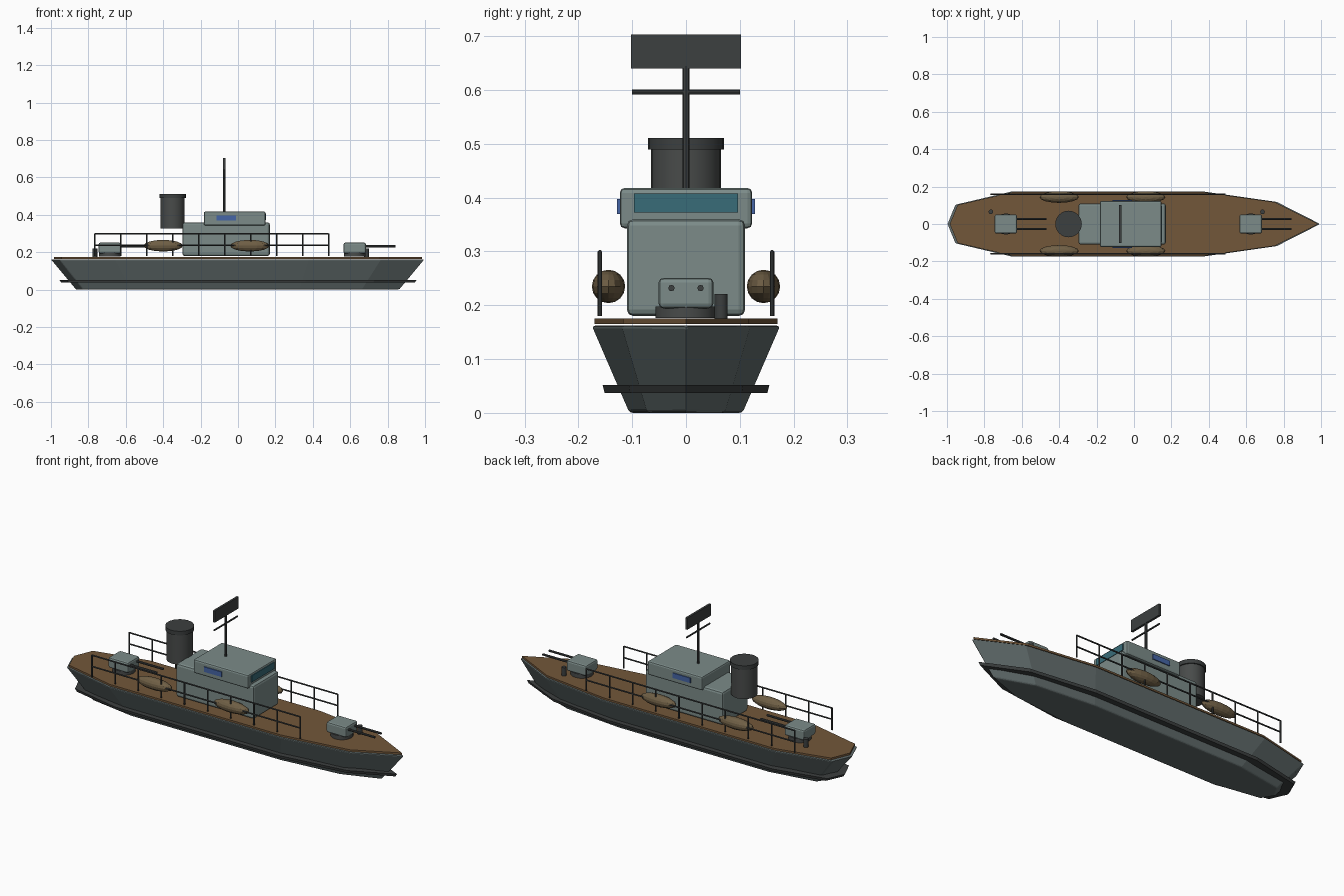
import bpy, bmesh, math
from mathutils import Matrix

if "Cube" in bpy.data.objects:
    bpy.data.objects.remove(bpy.data.objects["Cube"])


def mat(name, r, g, b):
    m = bpy.data.materials.new(name)
    m.diffuse_color = (r, g, b, 1)
    m.use_nodes = True
    m.node_tree.nodes["Principled BSDF"].inputs["Base Color"].default_value = m.diffuse_color
    return m


HULL = mat("hull_grey", 0.12, 0.15, 0.15)
HOUSE = mat("house_grey", 0.20, 0.26, 0.25)
DECK = mat("deck_wood", 0.17, 0.095, 0.042)
DARK = mat("dark_metal", 0.045, 0.05, 0.05)
STACK = mat("stack_dark", 0.065, 0.07, 0.068)
BOAT = mat("boat_tan", 0.16, 0.115, 0.06)
GLASS = mat("window_teal", 0.04, 0.15, 0.19)
BLUE = mat("window_blue", 0.06, 0.13, 0.38)


def finish(name, bm, m, bevel=0, smooth=False):
    bmesh.ops.recalc_face_normals(bm, faces=bm.faces)
    me = bpy.data.meshes.new(name)
    bm.to_mesh(me)
    bm.free()
    me.materials.append(m)
    ob = bpy.data.objects.new(name, me)
    bpy.context.collection.objects.link(ob)
    if bevel:
        b = ob.modifiers.new("bevel", 'BEVEL')
        b.width, b.segments, b.limit_method = bevel, 2, 'ANGLE'
        b.angle_limit = math.radians(40)
    if smooth:
        bpy.ops.object.select_all(action='DESELECT')
        ob.select_set(True)
        bpy.context.view_layer.objects.active = ob
        bpy.ops.object.shade_smooth_by_angle(angle=math.radians(40))
    return ob


def box(name, x, y, z, m, bevel=0):
    """Box from (min, max) pairs on each axis."""
    bm = bmesh.new()
    mid = [(a + b) / 2 for a, b in (x, y, z)]
    size = [b - a for a, b in (x, y, z)]
    bmesh.ops.create_cube(bm, size=1, matrix=Matrix.Translation(mid) @ Matrix.Diagonal((*size, 1)))
    return finish(name, bm, m, bevel)


def add_rod(bm, center, r, length, axis='Z', seg=8):
    rot = {'X': Matrix.Rotation(math.pi / 2, 4, 'Y'), 'Y': Matrix.Rotation(math.pi / 2, 4, 'X'),
           'Z': Matrix.Identity(4)}[axis]
    bmesh.ops.create_cone(bm, cap_ends=True, segments=seg, radius1=r, radius2=r, depth=length,
                          matrix=Matrix.Translation(center) @ rot)


def rod(name, center, r, length, m, axis='Z', seg=8):
    bm = bmesh.new()
    add_rod(bm, center, r, length, axis, seg)
    return finish(name, bm, m, smooth=True)


# Ship plan outline, mirrored to the other side
half = [(0.765, 0.12), (0.38, 0.175), (-0.66, 0.175), (-0.957, 0.105)]
PLAN = [(1, 0)] + half + [(-1, 0)] + [(x, -y) for x, y in reversed(half)]


def plan_solid(name, levels, m, bevel=0):
    """Loft the plan through (z, x scale, y scale) levels."""
    bm = bmesh.new()
    rings = [[bm.verts.new((x * sx, y * sy, z)) for x, y in PLAN] for z, sx, sy in levels]
    n = len(PLAN)
    for a, b in zip(rings, rings[1:]):
        for i in range(n):
            bm.faces.new((a[i], a[(i + 1) % n], b[(i + 1) % n], b[i]))
    bm.faces.new(rings[0])
    bm.faces.new(rings[-1])
    return finish(name, bm, m, bevel)


# Hull, waterline band and deck
plan_solid("hull", [(0, 0.865, 0.60), (0.162, 1, 1)], HULL, 0.006)
plan_solid("waterline_band", [(0.037, 0.945, 0.865), (0.052, 0.955, 0.885)], DARK)
plan_solid("deck", [(0.165, 0.985, 0.972), (0.175, 0.985, 0.972)], DECK)

# Superstructure and windows
box("deckhouse", (-0.297, 0.17), (-0.11, 0.11), (0.18, 0.36), HOUSE, 0.012)
box("wheelhouse", (-0.183, 0.147), (-0.123, 0.123), (0.343, 0.418), HOUSE, 0.009)
box("front_window", (0.14, 0.151), (-0.097, 0.097), (0.372, 0.408), GLASS)
for s in (-1, 1):
    box("side_window", (-0.115, -0.01), sorted((s * 0.118, s * 0.128)), (0.37, 0.397), BLUE)

# Funnel and mast
rod("funnel", (-0.35, 0, 0.415), 0.065, 0.175, STACK, seg=24)
rod("funnel_cap", (-0.35, 0, 0.5), 0.071, 0.022, DARK, seg=24)
rod("mast", (-0.073, 0, 0.53), 0.0065, 0.23, DARK)
rod("mast_yard", (-0.073, 0, 0.596), 0.0045, 0.2, DARK, 'Y')
box("radar_panel", (-0.079, -0.067), (-0.102, 0.102), (0.64, 0.703), DARK)

# Twin gun mounts, both aimed forward, each with a bollard
for name, gx, bx in (("fore", 0.624, 0.687), ("aft", -0.685, -0.765)):
    rod(name + "_gun_base", (gx, 0, 0.187), 0.057, 0.022, STACK, seg=16)
    box(name + "_gun_house", (gx - 0.06, gx + 0.06), (-0.051, 0.051), (0.194, 0.251), HOUSE, 0.009)
    for s in (-1, 1):
        rod(name + "_gun_barrel", (gx + 0.13, s * 0.027, 0.232), 0.006, 0.175, DARK, 'X')
    rod(name + "_bollard", (bx, 0.065, 0.198), 0.0125, 0.045, DARK, seg=12)

# Lifeboats and railings on both sides
for s in (-1, 1):
    for bx in (0.063, -0.4):
        bm = bmesh.new()
        bmesh.ops.create_uvsphere(bm, u_segments=16, v_segments=8, radius=1,
                                  matrix=Matrix.Translation((bx, s * 0.144, 0.235))
                                  @ Matrix.Diagonal((0.105, 0.031, 0.031, 1)))
        finish("lifeboat", bm, BOAT)
    bm = bmesh.new()
    for i in range(10):
        add_rod(bm, (-0.765 + i * 0.139, s * 0.16, 0.24), 0.004, 0.12)
    for z in (0.238, 0.299):
        add_rod(bm, (-0.14, s * 0.16, z), 0.004, 1.25, 'X')
    finish("railing", bm, DARK)
